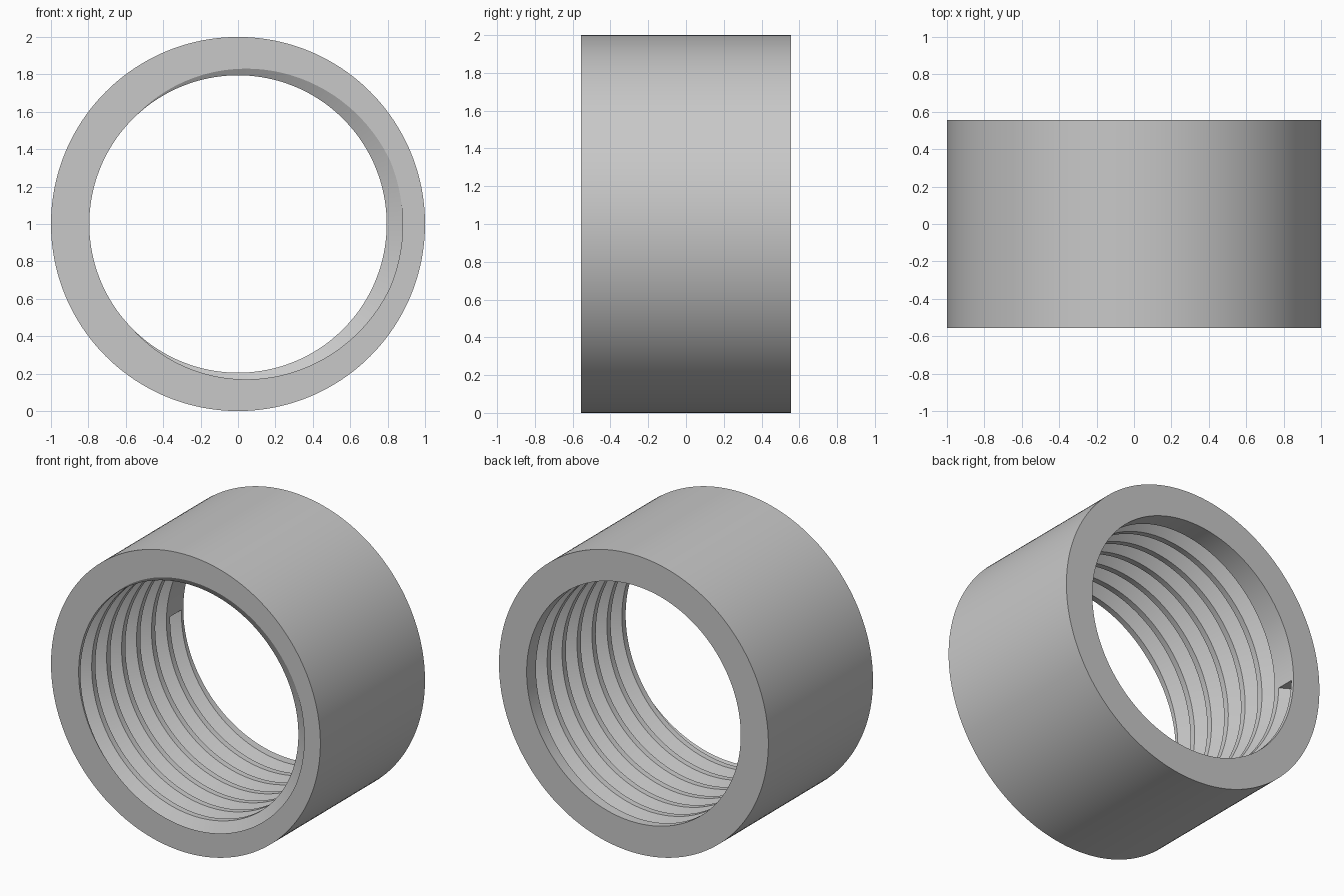
import bpy, bmesh
from math import cos, sin, pi, radians

cube = bpy.data.objects.get("Cube")
if cube:
    bpy.data.objects.remove(cube, do_unlink=True)

SEGMENTS = 192                  # columns per turn
HALF = 0.555                    # half the sleeve length
OUTER, BORE = 1.0, 0.795
TURNS = 7
PITCH = 2 * HALF / TURNS
DEPTH = 0.541 * PITCH           # standard 60 degree thread depth
MOUTH, FLOOR = 0.375 * PITCH, 0.0625 * PITCH   # groove half widths

bm = bmesh.new()


def point(step, r, y):
    a = pi + 2 * pi * step / SEGMENTS
    return bm.verts.new((r * cos(a), y, 1 + r * sin(a)))


def strip(rail_a, rail_b, start, end):
    """Quads between two rails; each rail maps a step to (radius, y)."""
    a = [point(i, *rail_a(i)) for i in range(start, end + 1)]
    b = [point(i, *rail_b(i)) for i in range(start, end + 1)]
    for i in range(end - start):
        bm.faces.new((a[i], a[i + 1], b[i + 1], b[i]))


def helix(r, offset):
    return lambda i: (r, HALF - PITCH * (0.5 + i / SEGMENTS) + offset)


def ring(r, y):
    return lambda i: (r, y)


def front_edge(i):
    """Bore radius where the thread meets the front face."""
    turn = (i / SEGMENTS + 0.5) % 1
    away = min(turn, 1 - turn) * PITCH
    k = min(max((MOUTH - away) / (MOUTH - FLOOR), 0), 1)
    return BORE + DEPTH * k, -HALF


# Helical groove: two flanks, floor, and the crest between turns
back_lip, front_lip = helix(BORE, MOUTH), helix(BORE, -MOUTH)
back_root, front_root = helix(BORE + DEPTH, FLOOR), helix(BORE + DEPTH, -FLOOR)
next_lip = helix(BORE, MOUTH - PITCH)
last = (TURNS + 1) * SEGMENTS
for a, b in ((back_lip, back_root), (back_root, front_root),
             (front_root, front_lip), (front_lip, next_lip)):
    strip(a, b, 0, last)

# Flat end wall where the groove starts
bm.faces.new([point(0, *rail(0))
              for rail in (back_lip, back_root, front_root, front_lip)])

# Trim the thread at the front face
bmesh.ops.bisect_plane(bm, geom=bm.verts[:] + bm.edges[:] + bm.faces[:],
                       dist=1e-6, plane_co=(0, -HALF, 0),
                       plane_no=(0, -1, 0), clear_outer=True)

# Plain land behind the first turn, end faces and outer wall
strip(ring(BORE, HALF), back_lip, 0, SEGMENTS)
strip(ring(OUTER, HALF), ring(BORE, HALF), 0, SEGMENTS)
strip(ring(OUTER, -HALF), ring(OUTER, HALF), 0, SEGMENTS)
strip(front_edge, ring(OUTER, -HALF), 0, SEGMENTS)

bmesh.ops.remove_doubles(bm, verts=bm.verts[:], dist=1e-5)
bmesh.ops.recalc_face_normals(bm, faces=bm.faces[:])

mesh = bpy.data.meshes.new("threaded_sleeve")
bm.to_mesh(mesh)
bm.free()
sleeve = bpy.data.objects.new("threaded_sleeve", mesh)
bpy.context.collection.objects.link(sleeve)

# Plain grey metal
grey = bpy.data.materials.new("light_grey")
grey.use_nodes = True
colour = (0.58, 0.58, 0.58, 1)
grey.diffuse_color = colour
grey.node_tree.nodes["Principled BSDF"].inputs["Base Color"].default_value = colour
mesh.materials.append(grey)

bpy.ops.object.select_all(action="DESELECT")
sleeve.select_set(True)
bpy.context.view_layer.objects.active = sleeve
bpy.ops.object.shade_smooth_by_angle(angle=radians(30))
